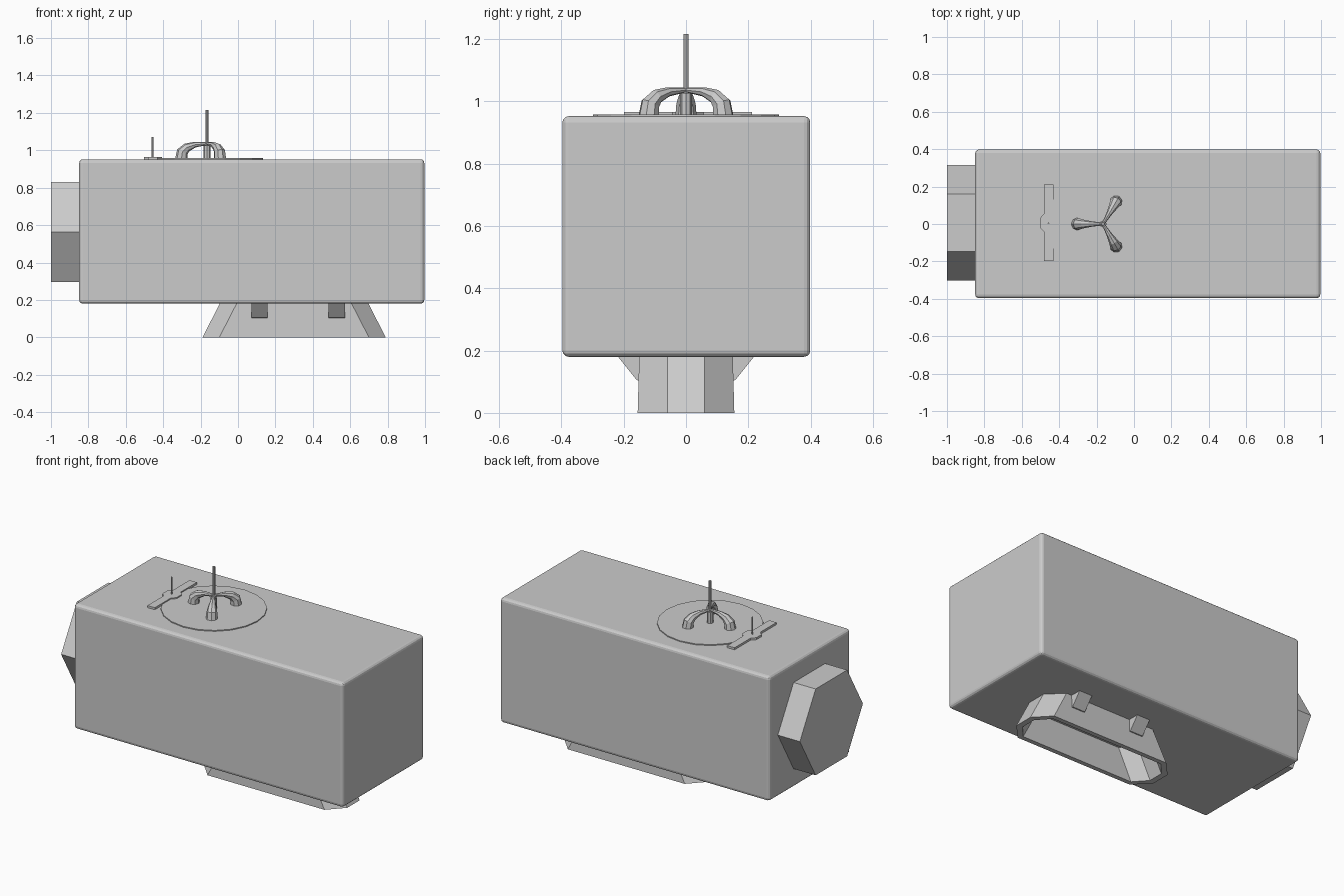
import bpy, bmesh
from math import sin, cos, pi, radians
from mathutils import Vector

if "Cube" in bpy.data.objects:
    bpy.data.objects.remove(bpy.data.objects["Cube"])


def make_mesh(name, verts, faces):
    bm = bmesh.new()
    vs = [bm.verts.new(v) for v in verts]
    for f in faces:
        bm.faces.new([vs[i] for i in f])
    bmesh.ops.recalc_face_normals(bm, faces=bm.faces)
    me = bpy.data.meshes.new(name)
    bm.to_mesh(me)
    bm.free()
    ob = bpy.data.objects.new(name, me)
    bpy.context.collection.objects.link(ob)
    return ob


def loft(name, rings, capped=True, closed=False):
    """Skin a list of equal-length vertex rings."""
    n, m = len(rings[0]), len(rings)
    verts = [v for r in rings for v in r]
    faces = []
    for a in range(m if closed else m - 1):
        b = (a + 1) % m
        for i in range(n):
            j = (i + 1) % n
            faces.append((a * n + i, a * n + j, b * n + j, b * n + i))
    if capped and not closed:
        faces += [tuple(range(n)), tuple(range((m - 1) * n, m * n))]
    return make_mesh(name, verts, faces)


def rod(name, x, y, z0, z1, r, sides):
    return loft(name, [[(x + r * cos(2 * pi * i / sides), y + r * sin(2 * pi * i / sides), z)
                        for i in range(sides)] for z in (z0, z1)])


# Main body: long box with softened edges
bpy.ops.mesh.primitive_cube_add(size=1, location=(0.0735, 0.001, 0.566))
body = bpy.context.object
body.name = "body"
body.scale = (1.845, 0.795, 0.772)
bpy.ops.object.transform_apply(location=False, rotation=False, scale=True)
bev = body.modifiers.new("edges", 'BEVEL')
bev.width, bev.segments = 0.02, 3

# Hexagonal end block
loft("end_block", [[(x, 0.007 + 0.308 * cos(i * pi / 3), 0.563 + 0.308 * sin(i * pi / 3))
                    for i in range(6)] for x in (-1.0, -0.84)])


# Hollow oblong skirt underneath, ends flaring outward toward the ground
def oblong(length, corner, half, flat, z):
    quad = [(length, flat), (corner, half)]
    pts = quad + [(-x, y) for x, y in reversed(quad)]
    pts += [(-x, -y) for x, y in pts]
    return [(0.30 + x, y, z) for x, y in pts]


loft("base_skirt", [oblong(0.49, 0.40, 0.155, 0.06, 0.0),
                    oblong(0.395, 0.305, 0.15, 0.06, 0.185),
                    oblong(0.365, 0.29, 0.122, 0.048, 0.185),
                    oblong(0.455, 0.385, 0.127, 0.048, 0.0)], closed=True)

# Wedge brackets on both sides of the skirt
for side in (-1, 1):
    for x in (0.115, 0.527):
        prof = [(0.14, 0.185), (0.222, 0.185), (0.158, 0.105), (0.14, 0.102)]
        loft("skirt_bracket", [[(x + dx, side * y, z) for y, z in prof]
                               for dx in (-0.044, 0.044)])

# Thin disc, mast and its socket on the roof
MX = -0.165
rod("roof_disc", MX, 0, 0.945, 0.958, 0.298, 20)
rod("mast_socket", MX, 0, 0.95, 1.026, 0.019, 8)
rod("mast", MX, 0, 0.95, 1.215, 0.008, 8)

# Three curved arms, thin at the mast and thick at the foot
path = [(0.0, 1.036, 0.007), (0.065, 1.030, 0.015), (0.108, 1.015, 0.024),
        (0.132, 0.992, 0.031), (0.138, 0.952, 0.034)]
for ang in (60, 180, 300):
    out = Vector((cos(radians(ang)), sin(radians(ang)), 0))
    across = Vector((-out.y, out.x, 0))
    up = Vector((0, 0, 1))
    pts = [Vector((MX, 0, 0)) + out * r + up * z for r, z, w in path]
    rings = []
    for k, p in enumerate(pts):
        t = (pts[min(k + 1, len(pts) - 1)] - pts[max(k - 1, 0)]).normalized()
        if k == len(pts) - 1:
            t = -up
        nrm = across.cross(t)
        w = path[k][2]
        rings.append([p + (across * cos(2 * pi * i / 8) + nrm * sin(2 * pi * i / 8)) * w
                      for i in range(8)])
    loft("curved_arm", rings)

# Flat cross bar with a widened hub and a small aerial
half = [(-0.48, -0.205), (-0.48, -0.05), (-0.503, -0.025)]
left = half + [(x, -y) for x, y in reversed(half)]
outline = left + [(-0.91 - x, y) for x, y in reversed(left)]
loft("cross_bar", [[(x, y + 0.006, z) for x, y in outline] for z in (0.945, 0.965)])
rod("small_aerial", -0.457, 0.004, 0.95, 1.07, 0.005, 6)
